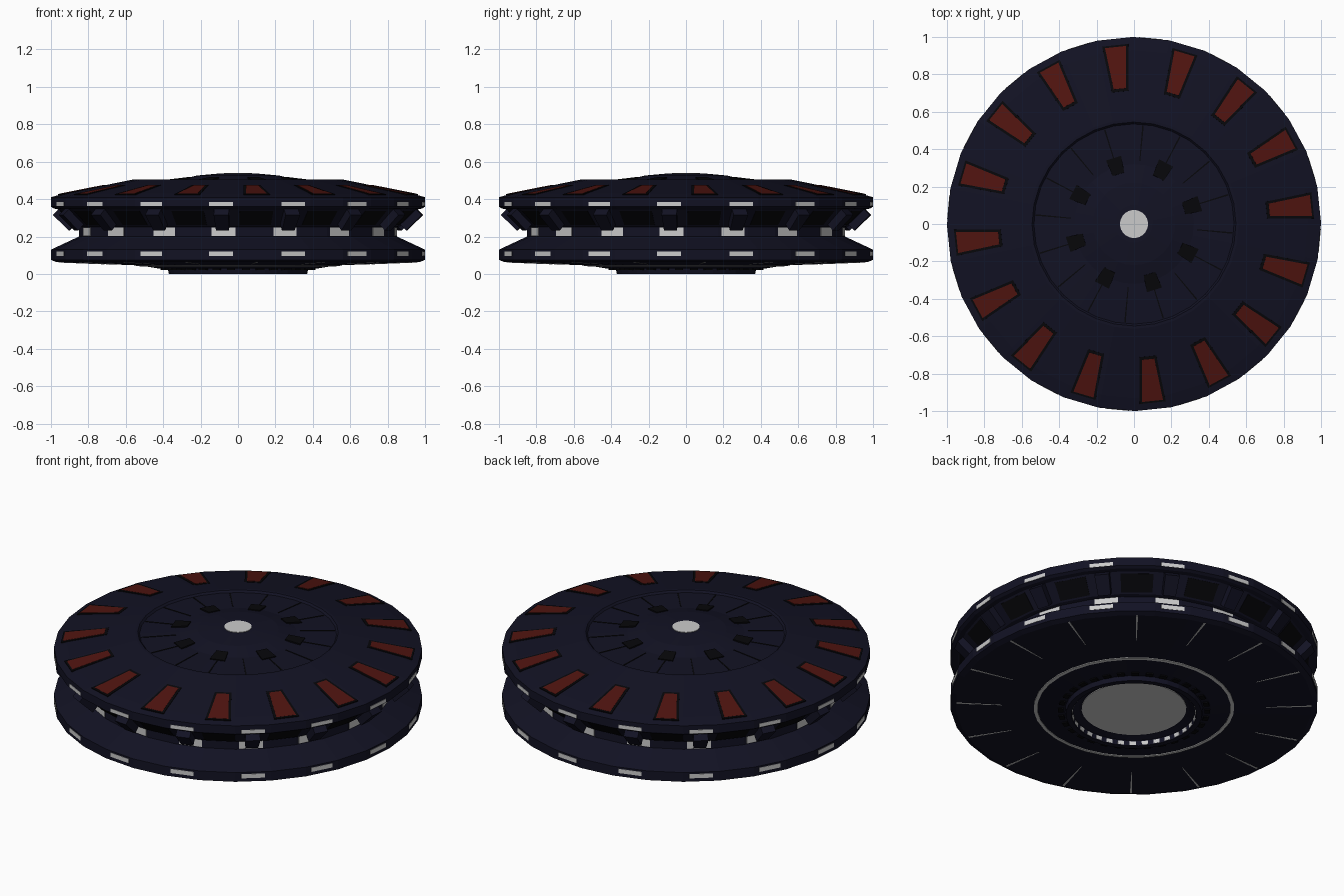
import bpy, bmesh
from math import cos, sin, radians, hypot

if "Cube" in bpy.data.objects:
    bpy.data.objects.remove(bpy.data.objects["Cube"])

SIDES = 32
APO = cos(radians(180 / SIDES))      # facet centre radius / corner radius
PANEL_A, LIGHT_A = 6.0, 17.25        # start angles of the two repeating sets


def material(name, rgb):
    m = bpy.data.materials.new(name)
    m.diffuse_color = (*rgb, 1)
    m.use_nodes = True
    m.node_tree.nodes["Principled BSDF"].inputs["Base Color"].default_value = m.diffuse_color
    return m


NAVY = material("navy_hull", (0.006, 0.006, 0.017))
DARK = material("dark_trim", (0.002, 0.002, 0.003))
RED = material("red_panel", (0.08, 0.007, 0.005))
LIGHT = material("light", (0.8, 0.8, 0.78))


def finish(bm, name, mat):
    bmesh.ops.recalc_face_normals(bm, faces=bm.faces)
    me = bpy.data.meshes.new(name)
    bm.to_mesh(me)
    bm.free()
    me.materials.append(mat)
    ob = bpy.data.objects.new(name, me)
    bpy.context.collection.objects.link(ob)
    return ob


def lathe(name, profile, mat, closed=False, sides=SIDES):
    """Revolve (r, z) points; r = 0 points become poles."""
    bm = bmesh.new()
    rings = []
    for r, z in profile:
        if r == 0:
            rings.append([bm.verts.new((0, 0, z))] * sides)
        else:
            rings.append([bm.verts.new((r * cos(a), r * sin(a), z)) for a in
                          (radians(PANEL_A + 360 / sides * (k + 0.5)) for k in range(sides))])
    pairs = list(zip(rings, rings[1:])) + ([(rings[-1], rings[0])] if closed else [])
    for a, b in pairs:
        for k in range(sides):
            j = (k + 1) % sides
            vs = list(dict.fromkeys((a[k], a[j], b[j], b[k])))
            if len(vs) > 2:
                bm.faces.new(vs)
    return finish(bm, name, mat)


def plates(name, p, q, w1, w2, thick, mat, start, count=16, sink=0.004):
    """Ring of thin tapered plates running from p to q (r, z) on the hull facets."""
    (r1, z1), (r2, z2) = p, q
    d = hypot(r2 - r1, z2 - z1)
    nr, nz = (z2 - z1) / d, -(r2 - r1) / d
    bm = bmesh.new()
    for k in range(count):
        a = radians(start + 360 / count * k)
        c, s = cos(a), sin(a)
        layers = []
        for h in (-sink, thick):
            layer = []
            for r, z, w in ((r1, z1, -w1), (r1, z1, w1), (r2, z2, w2), (r2, z2, -w2)):
                x, y = r * APO + nr * h, w / 2
                layer.append(bm.verts.new((x * c - y * s, x * s + y * c, z + nz * h)))
            layers.append(layer)
        lo, hi = layers
        bm.faces.new(lo)
        bm.faces.new(hi)
        for i in range(4):
            j = (i + 1) % 4
            bm.faces.new((lo[i], lo[j], hi[j], hi[i]))
    return finish(bm, name, mat)


# Hulls
lathe("lower_hull", [(0, 0.04), (0.30, 0.04), (0.335, 0.03), (0.34, 0.0), (0.37, 0.0),
                     (0.375, 0.028), (0.42, 0.028), (0.52, 0.045), (0.97, 0.063), (1.0, 0.075),
                     (1.0, 0.13), (0.85, 0.20), (0.85, 0.25)], NAVY)
lathe("upper_hull", [(0.85, 0.25), (0.87, 0.255), (0.96, 0.345), (0.985, 0.35), (1.0, 0.36),
                     (1.0, 0.41), (0.93, 0.43), (0.56, 0.505), (0.545, 0.505), (0.535, 0.494),
                     (0.32, 0.502), (0.22, 0.526), (0.10, 0.537), (0, 0.537)], NAVY)


def top_z(r):
    return 0.505 - (r - 0.56) * 0.075 / 0.37


# Red top panels in dark frames
plates("panel_frame", (0.965, top_z(0.955)), (0.715, top_z(0.715)), 0.14, 0.09, 0.002, DARK, PANEL_A)
plates("red_panel", (0.955, top_z(0.95)), (0.73, top_z(0.73)), 0.112, 0.066, 0.004, RED, PANEL_A)

# Rim and neck lights
plates("upper_rim_light", (1.0, 0.362), (1.0, 0.384), 0.13, 0.13, 0.002, LIGHT, LIGHT_A)
plates("lower_rim_light", (1.0, 0.095), (1.0, 0.12), 0.13, 0.13, 0.002, LIGHT, LIGHT_A)
plates("neck_light", (0.85, 0.203), (0.85, 0.248), 0.13, 0.13, 0.003, LIGHT, LIGHT_A)

# Sloped windows and the ribs between them
plates("window", (0.877, 0.262), (0.952, 0.337), 0.17, 0.18, 0.002, DARK, PANEL_A)
plates("rib", (0.90, 0.242), (0.985, 0.325), 0.07, 0.08, 0.014, NAVY, LIGHT_A, sink=0.03)

# Top centre: light, seams and small pads
lathe("top_light", [(0, 0.535), (0.075, 0.535), (0.075, 0.54), (0, 0.54)], LIGHT)
plates("top_seam", (0.53, 0.4945), (0.34, 0.502), 0.008, 0.005, 0.002, DARK, LIGHT_A)
plates("top_pad", (0.37, 0.502), (0.28, 0.513), 0.085, 0.065, 0.004, DARK, LIGHT_A, 8)

# Underside: centre light, thin ring, radial strips and small lamps
lathe("bottom_light", [(0, 0.036), (0.285, 0.036), (0.285, 0.042), (0, 0.042)], LIGHT)
lathe("bottom_ring", [(0.525, 0.050), (0.525, 0.041), (0.545, 0.042), (0.545, 0.050)],
      LIGHT, closed=True)
plates("bottom_strip", (0.72, 0.053), (0.97, 0.063), 0.003, 0.011, 0.002, LIGHT, PANEL_A)
plates("inner_lamp", (0.335, 0.024), (0.34, 0.004), 0.035, 0.035, 0.003, LIGHT, PANEL_A, 32)
plates("outer_block", (0.385, 0.028), (0.415, 0.028), 0.04, 0.04, 0.007, DARK, LIGHT_A, 32)
